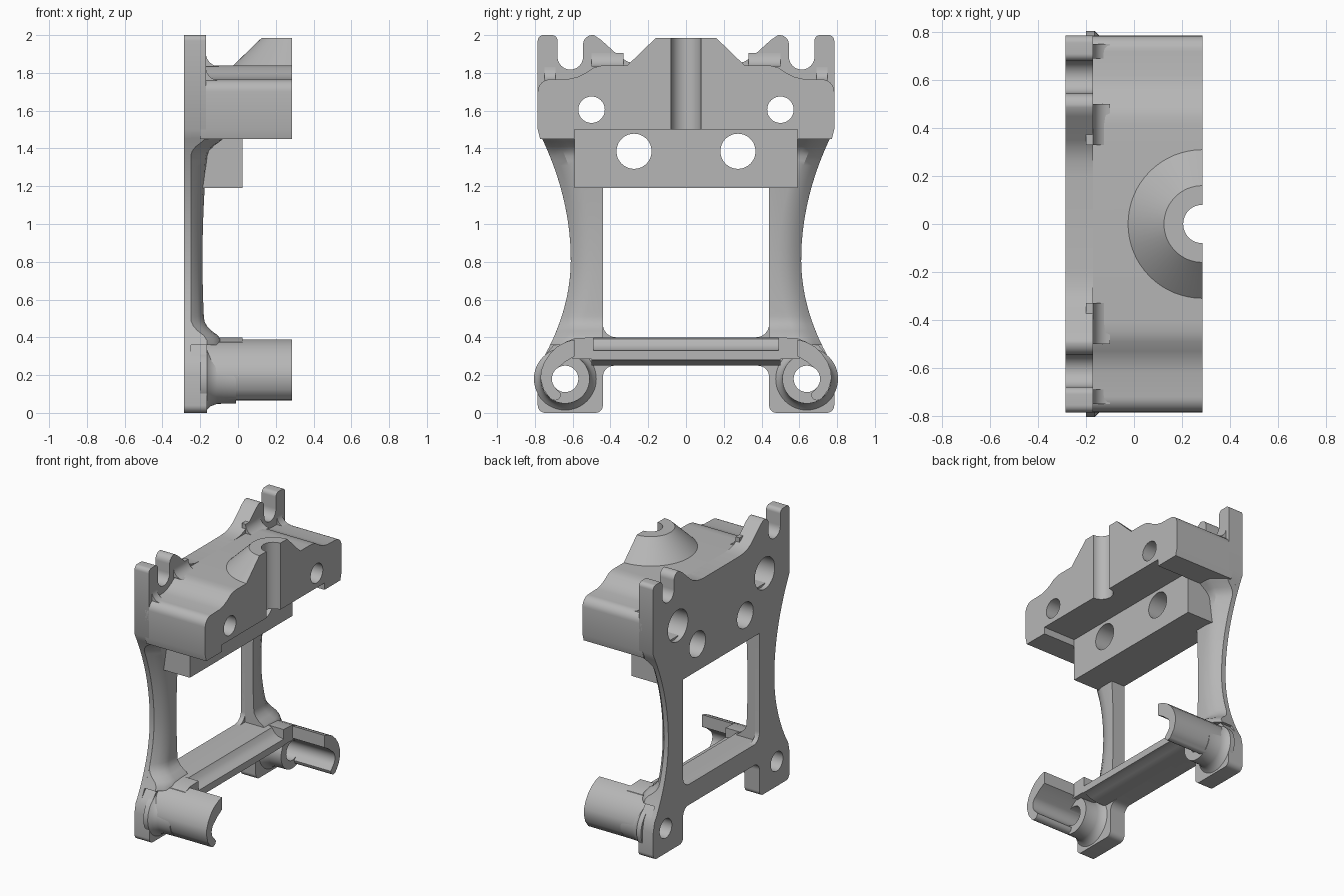
import bpy, bmesh
from math import cos, sin, radians
from mathutils import Vector, Matrix

if "Cube" in bpy.data.objects:
    bpy.data.objects.remove(bpy.data.objects["Cube"])

grey = bpy.data.materials.new("machined_grey")
grey.use_nodes = True
COLOUR = (0.47, 0.47, 0.47, 1)
grey.diffuse_color = COLOUR
grey.node_tree.nodes["Principled BSDF"].inputs["Base Color"].default_value = COLOUR

BACK, FRONT, MID = -0.285, 0.285, 0.025
parts = []


def arc(a, b, r, start, end, n=8):
    steps = [radians(start + (end - start) * i / n) for i in range(n + 1)]
    return [(a + r * cos(t), b + r * sin(t)) for t in steps]


def mirrored(half):
    return half + [(-y, z) for y, z in reversed(half) if abs(y) > 1e-5]


def flip(pts):
    return [(-y, z) for y, z in pts]


def finish(name, bm, keep=True):
    bmesh.ops.recalc_face_normals(bm, faces=bm.faces)
    mesh = bpy.data.meshes.new(name)
    bm.to_mesh(mesh)
    bm.free()
    obj = bpy.data.objects.new(name, mesh)
    bpy.context.collection.objects.link(obj)
    if keep:
        mesh.materials.append(grey)
        parts.append(obj)
    else:
        obj.hide_render = True
    return obj


def prism(name, pts, lo, hi, axis="x", keep=True):
    """Extrude a (y, z) outline along x, or an (x, z) outline along y."""
    bm = bmesh.new()
    place = (lambda p: (lo, p[0], p[1])) if axis == "x" else (lambda p: (p[0], lo, p[1]))
    face = bm.faces.new([bm.verts.new(place(p)) for p in pts])
    new = bmesh.ops.extrude_face_region(bm, geom=[face])["geom"]
    move = Vector((hi - lo, 0, 0)) if axis == "x" else Vector((0, hi - lo, 0))
    bmesh.ops.translate(bm, vec=move, verts=[g for g in new if isinstance(g, bmesh.types.BMVert)])
    return finish(name, bm, keep)


def box(a0, a1, b0, b1):
    return [(a0, b0), (a1, b0), (a1, b1), (a0, b1)]


def disc(a, b, r):
    return arc(a, b, r, 0, 352.5, 47)


def cut(obj, cutters):
    for c in cutters:
        mod = obj.modifiers.new("cut", "BOOLEAN")
        mod.operation, mod.solver, mod.object = "DIFFERENCE", "EXACT", c
    graph = bpy.context.evaluated_depsgraph_get()
    mesh = bpy.data.meshes.new_from_object(obj.evaluated_get(graph))
    obj.modifiers.clear()
    obj.data = mesh


def edge(z):
    """Waisted outer edge of the legs."""
    if z > 0.81:
        return 0.61 + 0.175 * ((z - 0.81) / 0.69) ** 2
    return 0.61 + 0.14 * ((0.81 - z) / 0.51) ** 2


# Back plate outline: foot, waisted side, slotted ear, centre valley
foot = [(0, 0.25)] + arc(0.38, 0.19, 0.06, 90, 0) + arc(0.48, 0.04, 0.04, 180, 270)
foot += arc(0.745, 0.04, 0.04, 270, 360) + [(0.785, 0.2), (0.77, 0.27)]
side = [(edge(z), z) for z in [0.3 + 0.05 * i for i in range(25)]]
ear = arc(0.755, 1.97, 0.03, 0, 90) + arc(0.71, 1.97, 0.03, 90, 180)
ear += arc(0.6125, 1.885, 0.0675, 0, -180, 16) + arc(0.495, 1.95, 0.05, 0, 100)
ear += [(0.45, 1.975), (0.35, 1.885), (0.31, 1.86), (0.26, 1.845), (0.2, 1.84), (0, 1.84)]

back_plate = prism("back_plate", mirrored(foot + side + ear), BACK, -0.25)
upper_plate = prism("upper_plate", mirrored([(0, 1.45), (edge(1.45), 1.45), (0.785, 1.5)] + ear),
                    -0.251, -0.17)
foot_plate = prism("foot_plate", mirrored(foot + [(edge(0.3), 0.3), (0.7, 0.36), (0, 0.36)]),
                   -0.251, -0.165)

# Head block with stepped shoulders and relieved underside
shoulder = [(0.785, 1.5)] + arc(0.72, 1.7, 0.065, 0, 90)
shoulder += [(0.62, 1.768), (0.57, 1.78), (0.53, 1.8), (0.49, 1.827), (0.45, 1.838), (0.41, 1.84), (0, 1.84)]
head_block = prism("head_block", mirrored([(0, 1.5), (0.59, 1.5), (0.59, 1.45), (0.772, 1.45)] + shoulder),
                   -0.2, FRONT)
jaw_bar = prism("jaw_bar", box(-0.59, 0.59, 1.19, 1.505), -0.251, MID)

# Half cone on top of the head
bm = bmesh.new()
bmesh.ops.create_cone(bm, cap_ends=True, segments=64, radius1=0.315, radius2=0.16, depth=0.15,
                      matrix=Matrix.Translation((FRONT, 0, 1.91)))
bmesh.ops.bisect_plane(bm, geom=bm.verts[:] + bm.edges[:] + bm.faces[:], plane_co=(FRONT, 0, 0),
                       plane_no=(1, 0, 0), clear_outer=True)
bmesh.ops.holes_fill(bm, edges=[e for e in bm.edges if e.is_boundary])
top_cone = finish("top_cone", bm)

# Lower cross bar with a stepped front lip
lower_bar = prism("lower_bar", [(BACK, 0.25), (-0.1, 0.25), (-0.04, 0.262), (0, 0.28), (MID, 0.28),
                                (MID, 0.33), (-0.02, 0.338), (-0.05, 0.36), (-0.07, 0.39),
                                (-0.1, 0.4), (BACK, 0.4)], -0.5, 0.5, "y")

bosses = []
for s, label in ((1, "left"), (-1, "right")):
    turn = (lambda p: p) if s == 1 else flip

    # Leg: tapered section lofted along the waist, flared at both ends
    bm = bmesh.new()
    rings = []
    for i in range(45):
        z = 0.36 + 1.1 * i / 44
        flare = 0.085 * min(1, max(0, (z - 1.36) / 0.09, (0.5 - z) / 0.1)) ** 2
        e = edge(z)
        inner = -0.188 + 0.02 * ((z - 0.81) / 0.5) ** 2 + flare
        outer = -0.25 + flare
        section = [(-0.27, e), (outer, e), (outer + 0.035, e - 0.035), (inner - 0.008, e - 0.08),
                   (inner, e - 0.12), (inner, 0.44), (-0.27, 0.44)]
        rings.append([bm.verts.new((x, s * y, z)) for x, y in section])
    for a, b in zip(rings, rings[1:]):
        for k in range(len(a)):
            j = (k + 1) % len(a)
            bm.faces.new((a[k], a[j], b[j], b[k]))
    bm.faces.new(rings[0])
    bm.faces.new(rings[-1])
    finish(label + "_leg", bm)

    # Flared ring around the foot hole
    bm = bmesh.new()
    loops = []
    for x, r in ((-0.2, 0.165), (-0.165, 0.165), (-0.145, 0.145), (-0.11, 0.132), (-0.01, 0.13)):
        loops.append([bm.verts.new((x, s * y, z)) for y, z in disc(0.64, 0.18, r)])
    for a, b in zip(loops, loops[1:]):
        for k in range(len(a)):
            j = (k + 1) % len(a)
            bm.faces.new((a[k], a[j], b[j], b[k]))
    bm.faces.new(loops[0])
    bm.faces.new(loops[-1])
    bosses.append(finish(label + "_foot_boss", bm))

    # Open hook running forward, and its join to the cross bar
    hook = [(0.59, 0.3), (0.59, 0.388), (0.63, 0.378), (0.68, 0.352), (0.72, 0.315), (0.75, 0.27),
            (0.768, 0.22), (0.77, 0.18), (0.755, 0.125), (0.73, 0.09)]
    hook += arc(0.695, 0.1, 0.034, -20, -180, 6)
    hook += arc(0.64, 0.18, 0.07, -45, 60, 10) + [(0.64, 0.27)]
    prism(label + "_hook", turn(hook), -0.2, FRONT)
    prism(label + "_bar_end", turn([(0.49, 0.285), (0.6, 0.285), (0.66, 0.34), (0.64, 0.375),
                                    (0.59, 0.395), (0.49, 0.4)]), -0.251, MID)

    # Concave fillets where the ears meet the head
    for tag, y0, y1, z in (("inner", 0.33, 0.5, 1.835), ("outer", 0.69, 0.75, 1.76)):
        curve = [(-0.2, z)] + arc(-0.1, z + 0.07, 0.07, 270, 180) + [(-0.2, z + 0.07)]
        prism(label + "_" + tag + "_fillet", curve, s * y0, s * y1, "y")

# Cutters: window, bolt holes, counterbores, vertical channel
window = prism("window_cutter", mirrored([(0, 0.4)] + arc(0.37, 0.47, 0.07, -90, 0) + [(0.44, 1.19), (0, 1.19)]),
               -0.4, 0.4, keep=False)
pin, jaw, foot_hole, bore = [], [], [], []
for s in (1, -1):
    pin.append(prism("pin_cutter", disc(s * 0.5, 1.605, 0.07), -0.4, 0.4, keep=False))
    bore.append(prism("bore_cutter", disc(s * 0.5, 1.605, 0.115), -0.4, -0.1, keep=False))
    jaw.append(prism("jaw_cutter", disc(s * 0.275, 1.385, 0.093), -0.4, 0.4, keep=False))
    foot_hole.append(prism("foot_cutter", disc(s * 0.64, 0.18, 0.07), -0.4, 0.4, keep=False))
bm = bmesh.new()
bmesh.ops.create_cone(bm, cap_ends=True, segments=48, radius1=0.08, radius2=0.08, depth=1,
                      matrix=Matrix.Translation((FRONT, 0, 1.8)))
channel = finish("channel_cutter", bm, keep=False)

cut(back_plate, [window] + bore + jaw + foot_hole)
cut(upper_plate, bore + jaw)
cut(foot_plate, foot_hole)
cut(head_block, bore + pin + [channel])
cut(jaw_bar, jaw)
cut(top_cone, [channel])
for boss in bosses:
    cut(boss, foot_hole)

for c in [window, channel] + pin + jaw + foot_hole + bore:
    bpy.data.objects.remove(c)

# Smooth curved walls, keep machined edges crisp
bpy.ops.object.select_all(action="DESELECT")
for obj in parts:
    obj.select_set(True)
bpy.context.view_layer.objects.active = parts[0]
bpy.ops.object.shade_smooth_by_angle(angle=radians(30))
